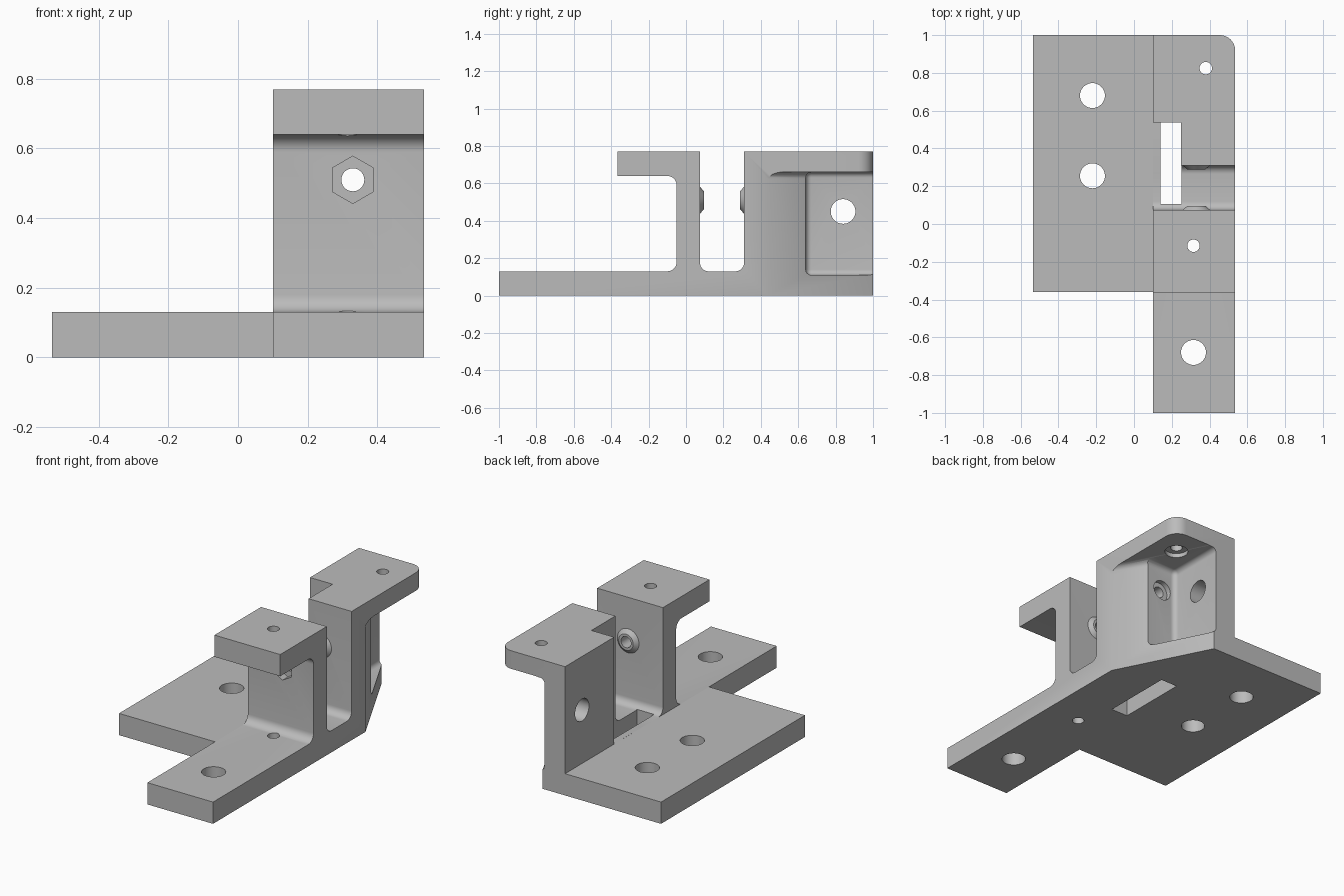
import bpy, bmesh
from math import sin, cos, pi, radians
from mathutils import Vector, Matrix

cube = bpy.data.objects.get("Cube")
if cube:
    bpy.data.objects.remove(cube, do_unlink=True)

GREY = (0.5, 0.5, 0.5, 1)
grey = bpy.data.materials.new("plain grey")
grey.use_nodes = True
grey.diffuse_color = GREY
grey.node_tree.nodes["Principled BSDF"].inputs["Base Color"].default_value = GREY


def to_object(name, bm):
    bmesh.ops.recalc_face_normals(bm, faces=bm.faces)
    mesh = bpy.data.meshes.new(name)
    bm.to_mesh(mesh)
    bm.free()
    mesh.materials.append(grey)
    obj = bpy.data.objects.new(name, mesh)
    bpy.context.collection.objects.link(obj)
    return obj


def prism(points, axis, lo, hi):
    """Extrude a 2D outline along x (points are y, z) or z (points are x, y)."""
    bm = bmesh.new()
    place = (lambda p: (lo, *p)) if axis == "x" else (lambda p: (*p, lo))
    face = bm.faces.new([bm.verts.new(place(p)) for p in points])
    new = bmesh.ops.extrude_face_region(bm, geom=[face])["geom"]
    step = Vector((hi - lo, 0, 0)) if axis == "x" else Vector((0, 0, hi - lo))
    bmesh.ops.translate(bm, vec=step, verts=[v for v in new if isinstance(v, bmesh.types.BMVert)])
    return bm


def box(x, y, z):
    return prism([(x[0], y[0]), (x[1], y[0]), (x[1], y[1]), (x[0], y[1])], "z", *z)


def round_edges(bm, test, radius, segments=6):
    edges = [e for e in bm.edges if test(*[v.co for v in e.verts])]
    bmesh.ops.bevel(bm, geom=edges, offset=radius, segments=segments, profile=0.5, affect="EDGES")


def arc(cy, cz, r, start, end, n=8):
    angles = [radians(start + (end - start) * i / n) for i in range(n + 1)]
    return [(cy + r * cos(a), cz + r * sin(a)) for a in angles]


def rod(centre, axis, r, depth, r2=None, sides=40):
    """Cylinder, cone or hexagon centred on a point, running along an axis."""
    bm = bmesh.new()
    turn = Vector((0, 0, 1)).rotation_difference(Vector(axis)).to_matrix().to_4x4()
    bmesh.ops.create_cone(bm, cap_ends=True, segments=sides, radius1=r,
                          radius2=r if r2 is None else r2, depth=depth,
                          matrix=Matrix.Translation(centre) @ turn)
    return bm


def cut(obj, bm):
    cutter = to_object("cutter", bm)
    cutter.hide_render = True
    mod = obj.modifiers.new("cut", "BOOLEAN")
    mod.operation, mod.solver, mod.object = "DIFFERENCE", "EXACT", cutter
    bpy.context.view_layer.objects.active = obj
    bpy.ops.object.modifier_apply(modifier=mod.name)
    bpy.data.objects.remove(cutter, do_unlink=True)


def smooth(obj):
    bpy.ops.object.select_all(action="DESELECT")
    obj.select_set(True)
    bpy.context.view_layer.objects.active = obj
    bpy.ops.object.shade_smooth_by_angle(angle=radians(30))


X, Y, Z = (1, 0, 0), (0, 1, 0), (0, 0, 1)
LEFT, RIGHT, TOP, BASE = 0.10, 0.535, 0.77, 0.13
BOLT, SCREW = 0.033, 0.066
bolt_x, bolt_z = 0.33, 0.51

# Side plate with two mounting holes
plate = to_object("side_plate", box((-0.535, LEFT), (-0.36, 1), (0, BASE)))
for y in (0.255, 0.68):
    cut(plate, rod((-0.22, y, 0.06), Z, SCREW, 0.4))

# Bracket: foot, front upright with flange, channel and rear block
profile = [(-1, 0), (1, 0), (1, TOP), (0.31, TOP)]
profile += arc(0.265, 0.175, 0.045, 0, -90) + arc(0.12, 0.175, 0.045, -90, -180)
profile += [(0.075, TOP), (-0.365, TOP), (-0.365, 0.64)]
profile += arc(-0.10, 0.59, 0.05, 90, 0) + arc(-0.10, 0.18, 0.05, 0, -90) + [(-1, BASE)]
bm = prism(profile, "x", LEFT, RIGHT)
round_edges(bm, lambda a, b: min(a.x, b.x) > RIGHT - 0.01 and min(a.y, b.y) > 0.99, 0.08, 8)
bracket = to_object("bracket", bm)

# Diagonal undercut below the rear flange, filleted where it meets the flange
bm = prism([(0.6205, 0.272), (0.9, 0.272), (0.9, 1.168), (0.1645, 1.168)], "z", -0.1, 0.662)
round_edges(bm, lambda a, b: min(a.z, b.z) > 0.6 and max(a.x, b.x) < 0.7, 0.04)
cut(bracket, bm)

# Rounded pocket in the rear corner
bm = box((0.235, 0.8), (0.64, 1.3), (0.11, 0.66))
round_edges(bm, lambda a, b: True, 0.03)
cut(bracket, bm)

# Notch beside the rear block and the slot through the floor
cut(bracket, box((0, 0.25), (0.2, 0.537), (BASE + 0.0002, 1)))
cut(bracket, box((0.14, 0.2505), (0.105, 0.54), (-0.1, 0.3)))

# Vertical holes in the foot and flanges, and the cross hole in the rear wall
cut(bracket, rod((0.315, -0.68, 0.06), Z, SCREW, 0.4))
cut(bracket, rod((0.315, -0.115, 0.4), Z, BOLT, 1.2))
cut(bracket, rod((0.38, 0.825, 0.7), Z, BOLT, 0.4))
cut(bracket, rod((0.38, 0.825, 0.65), Z, 0.065, 0.07))
cut(bracket, rod((0.16, 0.84, 0.45), X, SCREW, 0.3))

# Pivot bolt line: through hole, hexagonal nut recess and head recess
cut(bracket, rod((bolt_x, 0.3, bolt_z), Y, BOLT, 1.2))
nut = rod((0, 0, 0), Z, 0.068, 0.09, sides=6)
points = [(0.068 * sin(i * pi / 3), 0.068 * cos(i * pi / 3)) for i in range(6)]
nut.free()
nut = prism(points, "z", -0.045, 0.045)
bmesh.ops.transform(nut, verts=nut.verts, matrix=Matrix.Translation((bolt_x, -0.045, bolt_z))
                    @ Matrix.Rotation(pi / 2, 4, "X"))
cut(bracket, nut)
cut(bracket, rod((bolt_x, 0.64, bolt_z), Y, 0.06, 0.06))
smooth(bracket)
smooth(plate)

# Tapered bosses facing each other across the channel
for name, y, big, small in (("front_boss", 0.085, 0.073, 0.048), ("rear_boss", 0.30, 0.048, 0.073)):
    boss = to_object(name, rod((bolt_x, y, bolt_z), Y, big, 0.022, small))
    cut(boss, rod((bolt_x, y, bolt_z), Y, BOLT, 0.2))
    smooth(boss)
